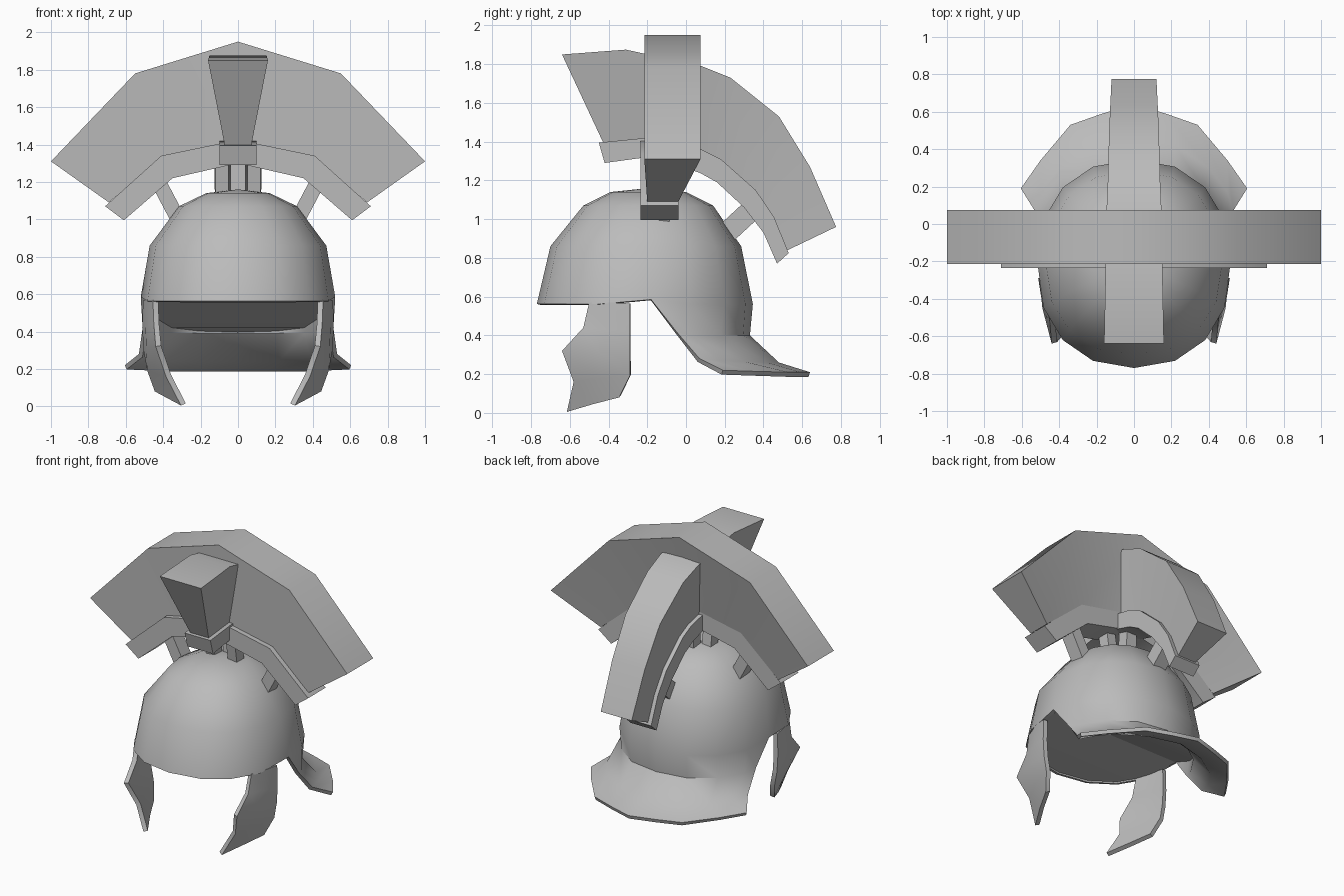
import bpy, bmesh, math
from mathutils import Vector

cube = bpy.data.objects.get("Cube")
if cube:
    bpy.data.objects.remove(cube)

GREY = (0.5, 0.5, 0.5, 1)
metal = bpy.data.materials.new("plain grey")
metal.use_nodes = True
metal.diffuse_color = GREY
metal.node_tree.nodes["Principled BSDF"].inputs["Base Color"].default_value = GREY


def finish(name, bm, angle=35, thickness=0):
    bmesh.ops.remove_doubles(bm, verts=bm.verts, dist=0.0005)
    bmesh.ops.recalc_face_normals(bm, faces=bm.faces)
    mesh = bpy.data.meshes.new(name)
    bm.to_mesh(mesh)
    bm.free()
    mesh.materials.append(metal)
    ob = bpy.data.objects.new(name, mesh)
    bpy.context.collection.objects.link(ob)
    bpy.ops.object.select_all(action="DESELECT")
    ob.select_set(True)
    bpy.context.view_layer.objects.active = ob
    if thickness:
        mod = ob.modifiers.new("thickness", "SOLIDIFY")
        mod.thickness = abs(thickness)
        mod.offset = math.copysign(1, -thickness)
        mod.use_even_offset = True
        bpy.ops.object.modifier_apply(modifier=mod.name)
    bpy.ops.object.shade_smooth_by_angle(angle=math.radians(angle))


def add_grid(bm, rows, closed=False):
    """Quads between equal-length rows of points."""
    vs = [[bm.verts.new(p) for p in row] for row in rows]
    for a, b in zip(vs, vs[1:]):
        n = len(a)
        for i in range(n if closed else n - 1):
            j = (i + 1) % n
            bm.faces.new((a[i], a[j], b[j], b[i]))
    return vs


# Bowl and flared neck guard, one shell
SEG = 16


def squared(v):
    return math.copysign(abs(v) ** 0.9, v) if abs(v) > 1e-6 else 0


def ring(z, rx, front, back):
    cy, ry = (front + back) / 2, (back - front) / 2
    turns = [math.tau * i / SEG for i in range(SEG)]
    return [Vector((rx * squared(math.sin(t)), cy - ry * squared(math.cos(t)), z))
            for t in turns]


bm = bmesh.new()
q = SEG // 4
rim = ring(0.562, 0.52, -0.77, 0.345)
for i in (q, 3 * q):
    rim[i].z = 0.585          # arch over each ear
    rim[i].y = -0.18
rings = [rim, ring(0.86, 0.472, -0.70, 0.285), ring(1.07, 0.315, -0.53, 0.14),
         ring(1.14, 0.17, -0.39, 0.0)]
top = add_grid(bm, rings, closed=True)[-1]
peak = bm.verts.new((0, -0.2, 1.16))
for i in range(SEG):
    bm.faces.new((top[i], top[(i + 1) % SEG], peak))

# Half rows run from the ear to the middle of the back
half_rows = [
    [(.51, -.05, .42), (.475, .03, .4), (.375, .18, .4), (.215, .295, .4), (0, .33, .4)],
    [(.53, .07, .28), (.5, .17, .27), (.4, .3, .265), (.22, .42, .26), (0, .48, .26)],
    [(.605, .19, .22), (.5, .34, .215), (.34, .53, .21), (.17, .59, .21), (0, .64, .21)],
]
neck = [rim[q:3 * q + 1]]
for half in half_rows:
    neck.append(half + [(-x, y, z) for x, y, z in reversed(half[:-1])])
add_grid(bm, neck)
finish("bowl_and_neck_guard", bm, 40, 0.025)

# Panel closing the bowl: level in front of the ears, sloping down behind
edge = [(p.x * .985, p.y * .99, .566) for p in rim[:q]]
edge += [(.5, -.18, .575), (.47, .02, .485), (.365, .17, .42), (.2, .285, .4), (0, .325, .392)]
bm = bmesh.new()
add_grid(bm, [[(x, y, z), (-x, y, z)] for x, y, z in edge[1:-1]])
for tip, side in ((edge[0], edge[1]), (edge[-1], edge[-2])):
    x, y, z = side
    bm.faces.new([bm.verts.new(p) for p in (tip, side, (-x, y, z))])
finish("bowl_lining", bm, 20)

# Cheek guards
cheek = [
    [(.455, -.5, .57), (.495, -.39, .57), (.508, -.29, .565)],
    [(.45, -.53, .44), (.495, -.4, .43), (.512, -.29, .42)],
    [(.44, -.64, .32), (.49, -.45, .31), (.505, -.29, .3)],
    [(.385, -.58, .16), (.45, -.44, .18), (.485, -.29, .19)],
    [(.305, -.615, .005), (.38, -.48, .045), (.445, -.345, .08)],
]
for side, name in ((1, "left_cheek_guard"), (-1, "right_cheek_guard")):
    bm = bmesh.new()
    add_grid(bm, [[(side * x, y, z) for x, y, z in row] for row in cheek])
    bmesh.ops.recalc_face_normals(bm, faces=bm.faces)
    bm.faces.ensure_lookup_table()
    outward = bm.faces[0].normal.x * side > 0
    finish(name, bm, 40, 0.03 if outward else -0.03)


def sweep(name, outer, inner, place, outer_span, inner_span):
    """Band between two paths; a span gives the sideways limits at a fraction."""
    bm = bmesh.new()
    rows = []
    last = len(outer) - 1
    for i, (o, n) in enumerate(zip(outer, inner)):
        a, b = outer_span(i / last)
        c, d = inner_span(i / last)
        rows.append([place(o, a), place(o, b), place(n, d), place(n, c)])
    vs = add_grid(bm, rows, closed=True)
    bm.faces.new(vs[0])
    bm.faces.new(vs[-1])
    finish(name, bm)


def across(p, s):
    return (p[0], s, p[1])


def along(p, s):
    return (s, p[0], p[1])


def mirrored(half):
    return [(-x, z) for x, z in half] + [(x, z) for x, z in reversed(half[:-1])]


# Side-to-side crest and its holder
sweep("cross_crest", mirrored([(1, 1.31), (.55, 1.78), (0, 1.95)]),
      mirrored([(.69, 1.09), (.4, 1.34), (0, 1.42)]), across,
      lambda f: (-.215, .075), lambda f: (-.2, -.04))
sweep("cross_crest_holder", mirrored([(.71, 1.07), (.41, 1.34), (0, 1.425)]),
      mirrored([(.61, .995), (.35, 1.22), (0, 1.3)]), across,
      lambda f: (-.235, -.04), lambda f: (-.235, -.04))

# Front-to-back crest and its holder
holder_top = [(-.45, 1.395), (-.2, 1.42), (.08, 1.36), (.18, 1.31), (.36, 1.15),
              (.455, 1.01), (.53, .825)]
crest_foot = [(y - .01, z - .01) for y, z in holder_top[1:-1]]
sweep("long_crest",
      [(-.64, 1.85), (-.31, 1.875), (.08, 1.79), (.23, 1.73), (.48, 1.53),
       (.64, 1.27), (.775, .96)],
      [(-.425, 1.39)] + crest_foot + [(.52, .838)], along,
      lambda f: (-.16 + .04 * f, .16 - .04 * f), lambda f: (-.07, .07))
sweep("long_crest_holder", holder_top,
      [(-.42, 1.29), (-.2, 1.32), (.07, 1.24), (.16, 1.19), (.3, 1.06),
       (.4, .93), (.47, .77)], along,
      lambda f: (-.1, .1), lambda f: (-.1, .1))


# Posts that carry the crests
def post(name, start, end, width, depth):
    start, end = Vector(start), Vector(end)
    axis = end - start
    bm = bmesh.new()
    bmesh.ops.create_cube(bm, size=1)
    bmesh.ops.scale(bm, verts=bm.verts, vec=(width, depth, axis.length))
    turn = Vector((0, 0, 1)).rotation_difference(axis)
    bmesh.ops.rotate(bm, verts=bm.verts, matrix=turn.to_matrix())
    bmesh.ops.translate(bm, verts=bm.verts, vec=(start + end) / 2)
    finish(name, bm)


for side, label in ((1, "left"), (-1, "right")):
    post(label + "_outer_post", (side * .32, -.135, 1.0), (side * .42, -.135, 1.19), .08, .1)
    post(label + "_inner_post", (side * .085, -.14, 1.12), (side * .085, -.17, 1.31), .07, .08)
post("middle_post", (0, -.07, 1.1), (0, -.06, 1.3), .08, .08)
post("back_post", (0, .2, .92), (0, .33, 1.04), .1, .11)
